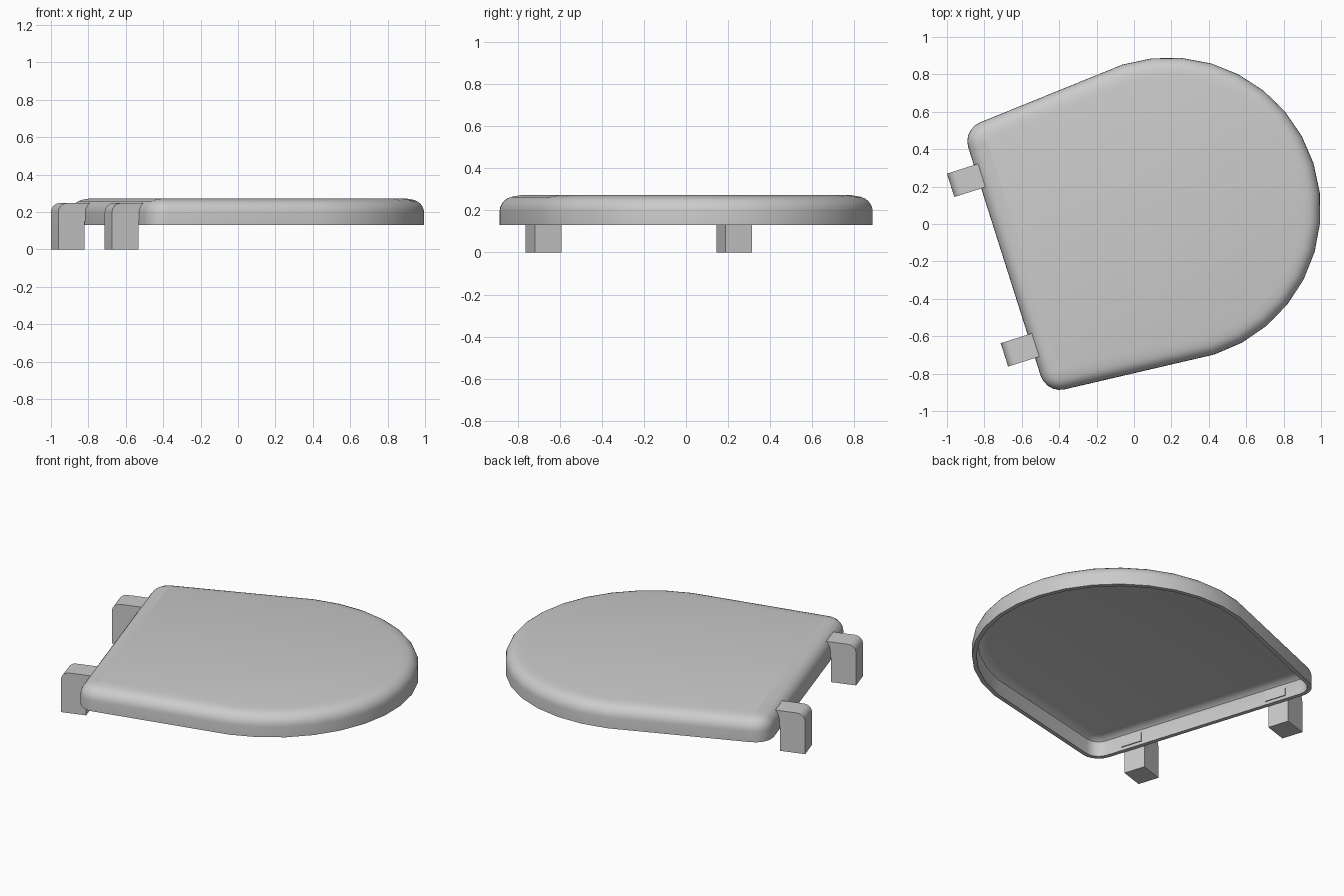
import bpy, bmesh
from math import radians, sin, cos, pi
from mathutils import Matrix

if "Cube" in bpy.data.objects:
    bpy.data.objects.remove(bpy.data.objects["Cube"])

# The whole lid is turned about z and slightly offset along its own width
PLACE = Matrix.Rotation(radians(17.6), 4, 'Z') @ Matrix.Translation((0, 0.018, 0))


def finish(name, bm, angle):
    bmesh.ops.recalc_face_normals(bm, faces=bm.faces)
    bm.transform(PLACE)
    mesh = bpy.data.meshes.new(name)
    bm.to_mesh(mesh)
    bm.free()
    ob = bpy.data.objects.new(name, mesh)
    bpy.context.collection.objects.link(ob)
    bpy.ops.object.select_all(action='DESELECT')
    bpy.context.view_layer.objects.active = ob
    ob.select_set(True)
    bpy.ops.object.shade_smooth_by_angle(angle=radians(angle))
    return ob


def outline(d):
    """D-shaped lid outline, inset by d."""
    pts = []
    for i in range(17):                       # round front
        a = -pi / 2 + pi * i / 16
        pts.append((0.2 + (0.813 - d) * cos(a), (0.813 - d) * sin(a)))
    corner = []
    for i in range(6):                        # rounded rear corner
        a = radians(94.5 + 85.5 * i / 5)
        corner.append((-0.612 + (0.109 - d) * cos(a), 0.64 + (0.109 - d) * sin(a)))
    return pts + corner + [(x, -y) for x, y in reversed(corner)]


# Lid: hollow shell, from inner ceiling down to the rim and up over the top
profile = [(0.085, 0.240), (0.05, 0.234), (0.032, 0.220), (0.025, 0.195), (0.025, 0.131), (0, 0.131), (0, 0.195)]
for i in range(1, 6):
    a = pi / 2 * i / 6
    profile.append((0.075 * (1 - cos(a)), 0.195 + 0.072 * sin(a)))
profile += [(0.075, 0.268), (0.104, 0.273)]

bm = bmesh.new()
rings = [[bm.verts.new((x, y, z)) for x, y in outline(d)] for d, z in profile]
n = len(rings[0])
for r, s in zip(rings, rings[1:]):
    for i in range(n):
        j = (i + 1) % n
        bm.faces.new((r[i], r[j], s[j], s[i]))
bm.faces.new(rings[0])
bm.faces.new(rings[-1])
finish("lid", bm, 35)


# Hinges: upright blocks with a rounded rear top edge
def hinge(name, y0, y1):
    side = [(-0.725, 0), (-0.725, 0.15), (-0.69, 0.15), (-0.69, 0.247)]
    for i in range(5):
        a = pi / 2 + pi / 2 * i / 4
        side.append((-0.825 + 0.047 * cos(a), 0.2 + 0.047 * sin(a)))
    side.append((-0.872, 0))
    bm = bmesh.new()
    face = bm.faces.new([bm.verts.new((x, y0, z)) for x, z in side])
    ext = bmesh.ops.extrude_face_region(bm, geom=[face])
    moved = [v for v in ext['geom'] if isinstance(v, bmesh.types.BMVert)]
    bmesh.ops.translate(bm, verts=moved, vec=(0, y1 - y0, 0))
    finish(name, bm, 30)


hinge("hinge_left", 0.41, 0.541)
hinge("hinge_right", -0.541, -0.41)
